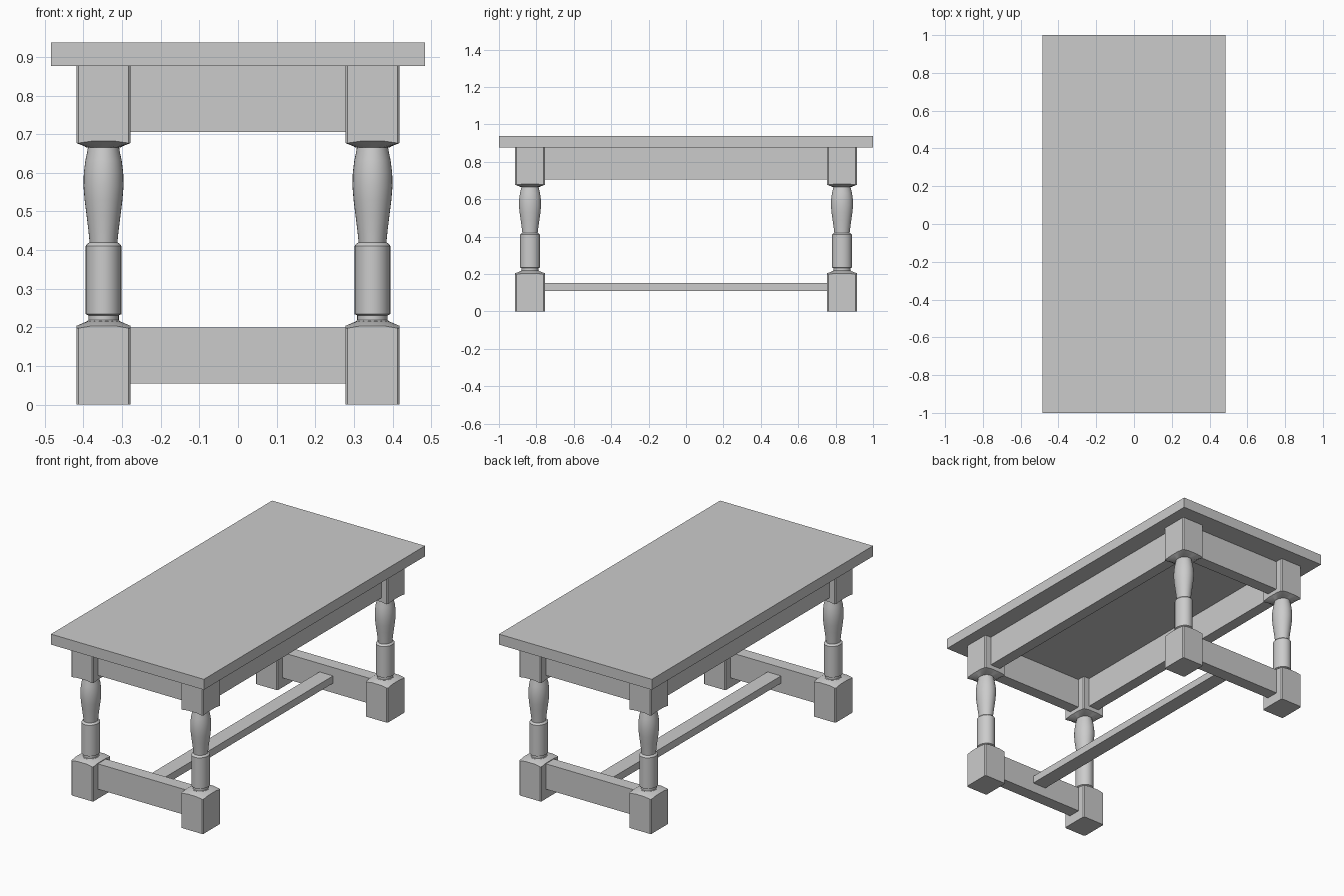
import bpy, bmesh, math

if "Cube" in bpy.data.objects:
    bpy.data.objects.remove(bpy.data.objects["Cube"])

LEG_X, LEG_Y = 0.348, 0.834
Y_STRETCH = 1.14  # legs are slightly deeper than wide


def box(name, x0, x1, y0, y1, z0, z1):
    bpy.ops.mesh.primitive_cube_add(size=1, location=((x0 + x1) / 2, (y0 + y1) / 2, (z0 + z1) / 2))
    ob = bpy.context.object
    ob.name = name
    ob.scale = (x1 - x0, y1 - y0, z1 - z0)
    bpy.ops.object.transform_apply(location=False, rotation=False, scale=True)


def loft(name, rings, loc):
    """Skin a stack of equal-length rings and cap both ends."""
    bm = bmesh.new()
    loops = [[bm.verts.new((x, y * Y_STRETCH, z)) for x, y, z in ring] for ring in rings]
    n = len(loops[0])
    for a, b in zip(loops, loops[1:]):
        for i in range(n):
            j = (i + 1) % n
            bm.faces.new((a[i], a[j], b[j], b[i]))
    bm.faces.new(loops[0][::-1])
    bm.faces.new(loops[-1])
    bmesh.ops.recalc_face_normals(bm, faces=bm.faces)
    mesh = bpy.data.meshes.new(name)
    bm.to_mesh(mesh)
    bm.free()
    ob = bpy.data.objects.new(name, mesh)
    ob.location = loc
    bpy.context.collection.objects.link(ob)
    bpy.ops.object.select_all(action='DESELECT')
    ob.select_set(True)
    bpy.context.view_layer.objects.active = ob
    bpy.ops.object.shade_smooth_by_angle(angle=math.radians(25))


def circle(r, z, n=32):
    return [(r * math.cos(2 * math.pi * i / n), r * math.sin(2 * math.pi * i / n), z) for i in range(n)]


# Square block outline with narrow chamfered corners
QUARTER = [(1, 0), (1, .42), (1, .92), (.92, 1), (.42, 1)]
SQUARE = []
for q in range(4):
    for x, y in QUARTER:
        for _ in range(q):
            x, y = -y, x
        SQUARE.append((x, y))


def square(z, corner_dz=0.0, half=0.07):
    return [(half * x, half * y, z + (corner_dz if min(abs(x), abs(y)) > .9 else 0)) for x, y in SQUARE]


def round_end(r, z):
    return [(r * x / math.hypot(x, y), r * y / math.hypot(x, y), z) for x, y in SQUARE]


# Turned shaft: radius, height
SHAFT = [(.042, .195), (.042, .217), (.0395, .219), (.0395, .231), (.046, .234),
         (.046, .411), (.041, .417), (.036, .42), (.039, .45), (.044, .49), (.049, .53),
         (.0518, .565), (.051, .60), (.047, .632), (.042, .655), (.039, .675)]

# Four legs: foot block, turned shaft, head block
for sx, xn in ((-1, "left"), (1, "right")):
    for sy, yn in ((-1, "front"), (1, "back")):
        loc = (sx * LEG_X, sy * LEG_Y, 0)
        tag = f"{yn}_{xn}"
        loft(f"foot_block_{tag}", [square(0), square(.204, -.006), round_end(.042, .216)], loc)
        loft(f"turned_leg_{tag}", [circle(r, z) for r, z in SHAFT], loc)
        loft(f"head_block_{tag}", [round_end(.044, .665), square(.682, -.005), square(.877)], loc)

# Table top
box("table_top", -.484, .484, -1, 1, .877, .937)

# Aprons and stretchers
for s, yn, xn in ((-1, "front", "left"), (1, "back", "right")):
    box(f"{yn}_apron", -.28, .28, s * LEG_Y - .034, s * LEG_Y + .034, .705, .877)
    box(f"{yn}_stretcher", -.28, .28, s * LEG_Y - .036, s * LEG_Y + .036, .055, .20)
    box(f"{xn}_apron", s * LEG_X - .032, s * LEG_X + .032, -.757, .757, .705, .877)
box("long_stretcher", -.043, .043, -.80, .80, .11, .152)
